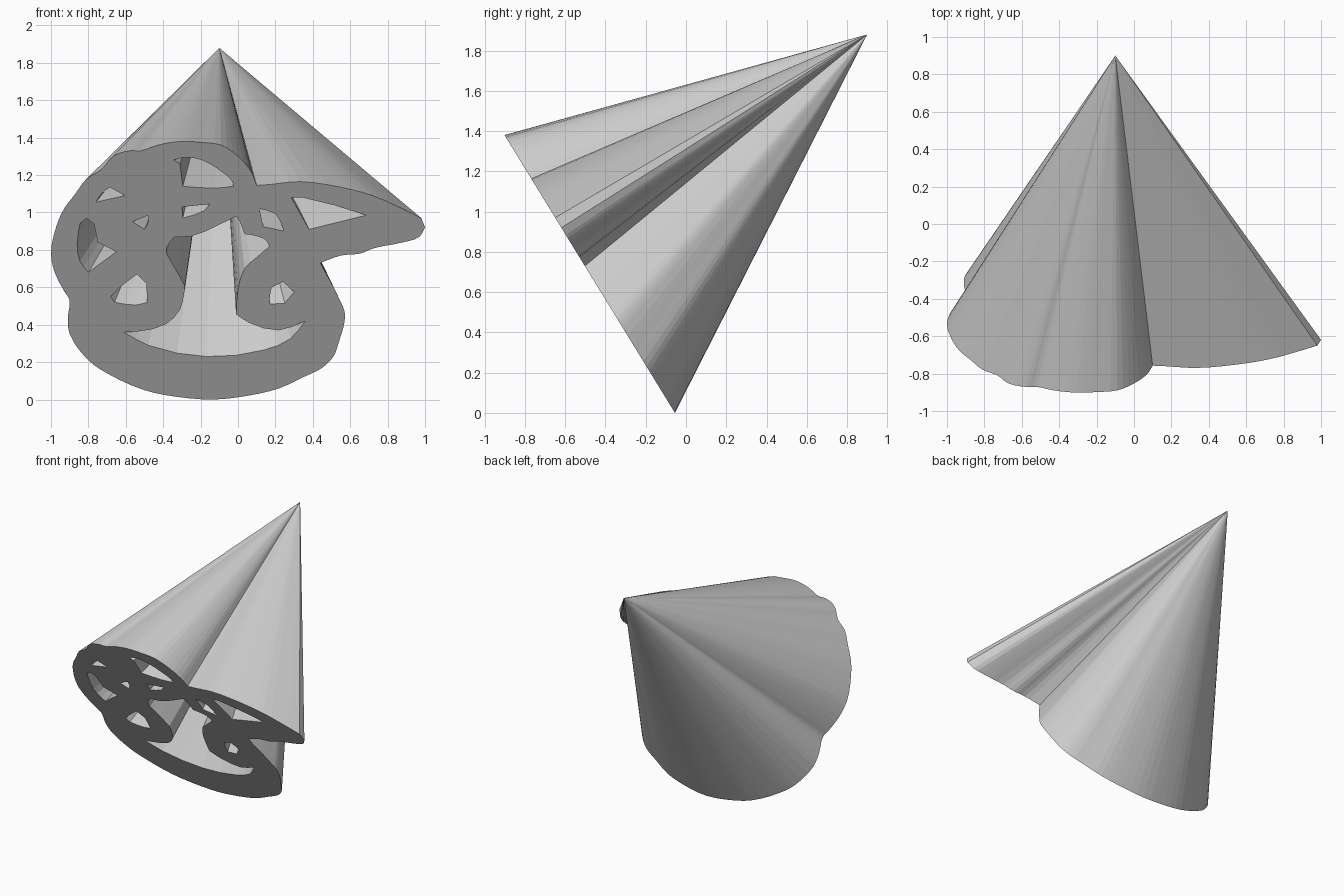
import bpy, bmesh
from mathutils import Vector

APEX = (-0.10, 0.90, 1.88)

# Outer rim of the tilted front face, given as (x, z)
RIM = [(-.13, .0), (.05, .02), (.22, .06), (.35, .12), (.45, .17), (.51, .23), (.54, .31),
       (.57, .42), (.57, .47), (.54, .54), (.49, .64), (.44, .73), (.55, .77), (.65, .78),
       (.73, .81), (.88, .84), (.97, .87), (1.0, .92), (.98, .97), (.90, 1.01), (.72, 1.09),
       (.55, 1.135), (.33, 1.165), (.17, 1.15), (.10, 1.145), (.07, 1.22), (0, 1.30),
       (-.09, 1.36), (-.20, 1.375), (-.31, 1.38), (-.43, 1.36), (-.52, 1.33), (-.58, 1.33),
       (-.67, 1.30), (-.73, 1.23), (-.81, 1.18), (-.87, 1.10), (-.93, 1.02), (-.97, .93),
       (-1.0, .78), (-.98, .68), (-.93, .58), (-.90, .53), (-.91, .44), (-.90, .35),
       (-.80, .21), (-.70, .14), (-.50, .05), (-.33, .015)]

# Openings in the front face; each one narrows back to the apex
NOSE_AND_MOUTH = [(-.61, .36), (-.48, .29), (-.17, .23), (.14, .265), (.28, .325), (.36, .42),
                  (.22, .37), (.06, .41), (-.01, .455), (0, .59), (.035, .70), (.10, .76),
                  (.17, .82), (.14, .86), (.035, .885), (.01, .95), (-.01, .98), (-.11, .93),
                  (-.25, .873), (-.34, .87), (-.38, .815), (-.38, .775), (-.285, .61),
                  (-.29, .56), (-.31, .48), (-.39, .40), (-.53, .365)]
OPENINGS = [
    NOSE_AND_MOUTH,
    [(-.68, .55), (-.63, .60), (-.54, .67), (-.49, .62), (-.485, .52), (-.55, .505), (-.66, .52)],
    [(.17, .55), (.18, .60), (.24, .63), (.30, .575), (.25, .515), (.17, .51)],
    [(-.86, .83), (-.845, .94), (-.81, .97), (-.77, .94), (-.75, .84), (-.65, .79),
     (-.80, .68), (-.845, .74)],
    [(-.76, 1.055), (-.73, 1.10), (-.685, 1.135), (-.605, 1.09)],
    [(-.565, .95), (-.48, .985), (-.48, .95), (-.50, .91)],
    [(-.345, 1.28), (-.285, 1.295), (-.19, 1.28), (-.09, 1.22), (-.03, 1.165), (-.025, 1.14),
     (-.125, 1.13), (-.295, 1.14), (-.31, 1.26)],
    [(-.30, 1.03), (-.15, 1.045), (-.18, 1.01), (-.295, .97)],
    [(.115, 1.02), (.195, .995), (.22, .965), (.245, .90), (.135, .925)],
    [(.285, 1.08), (.345, 1.08), (.685, .985), (.38, .91)],
]


def refine(points, steps=3, corner=0.75):
    """Round the gentle bends of a closed loop and keep its sharp corners."""
    p = [Vector(q) for q in points]
    n = len(p)
    out = []
    for i in range(n):
        a, b = p[i], p[(i + 1) % n]
        seg = b - a

        def tangent(prev, mid, nxt):
            d0, d1 = (mid - prev).normalized(), (nxt - mid).normalized()
            if d0.dot(d1) < corner:
                return seg
            return (d0 + d1).normalized() * seg.length

        ta = tangent(p[i - 1], a, b)
        tb = tangent(a, b, p[(i + 2) % n])
        for k in range(steps):
            t = k / steps
            out.append(a * (2*t**3 - 3*t**2 + 1) + ta * (t**3 - 2*t**2 + t)
                       + b * (3*t**2 - 2*t**3) + tb * (t**3 - t**2))
    return out


def add_cone(bm, loop):
    """Fan a closed loop on the tilted plane back to the apex; return the loop edges."""
    ring = [bm.verts.new((x, -0.055 - 0.6135 * z, z)) for x, z in loop]
    tip = bm.verts.new(APEX)
    edges = []
    for a, b in zip(ring, ring[1:] + ring[:1]):
        edges.append(bm.edges.new((a, b)))
        bm.faces.new((a, b, tip))
    return edges


# Cone body: outer shell, tapering openings and the pierced front face
bm = bmesh.new()
rim_edges = add_cone(bm, refine(RIM))
for opening in OPENINGS:
    rim_edges += add_cone(bm, refine(opening, 2))
bmesh.ops.triangle_fill(bm, edges=rim_edges, use_beauty=True, normal=(0, -0.852, -0.523))
bmesh.ops.recalc_face_normals(bm, faces=bm.faces)

mesh = bpy.data.meshes.new("pierced_cone")
bm.to_mesh(mesh)
bm.free()
body = bpy.data.objects.new("pierced_cone", mesh)
bpy.context.collection.objects.link(body)

grey = bpy.data.materials.new("light_grey")
grey.diffuse_color = (0.6, 0.6, 0.6, 1)
mesh.materials.append(grey)
